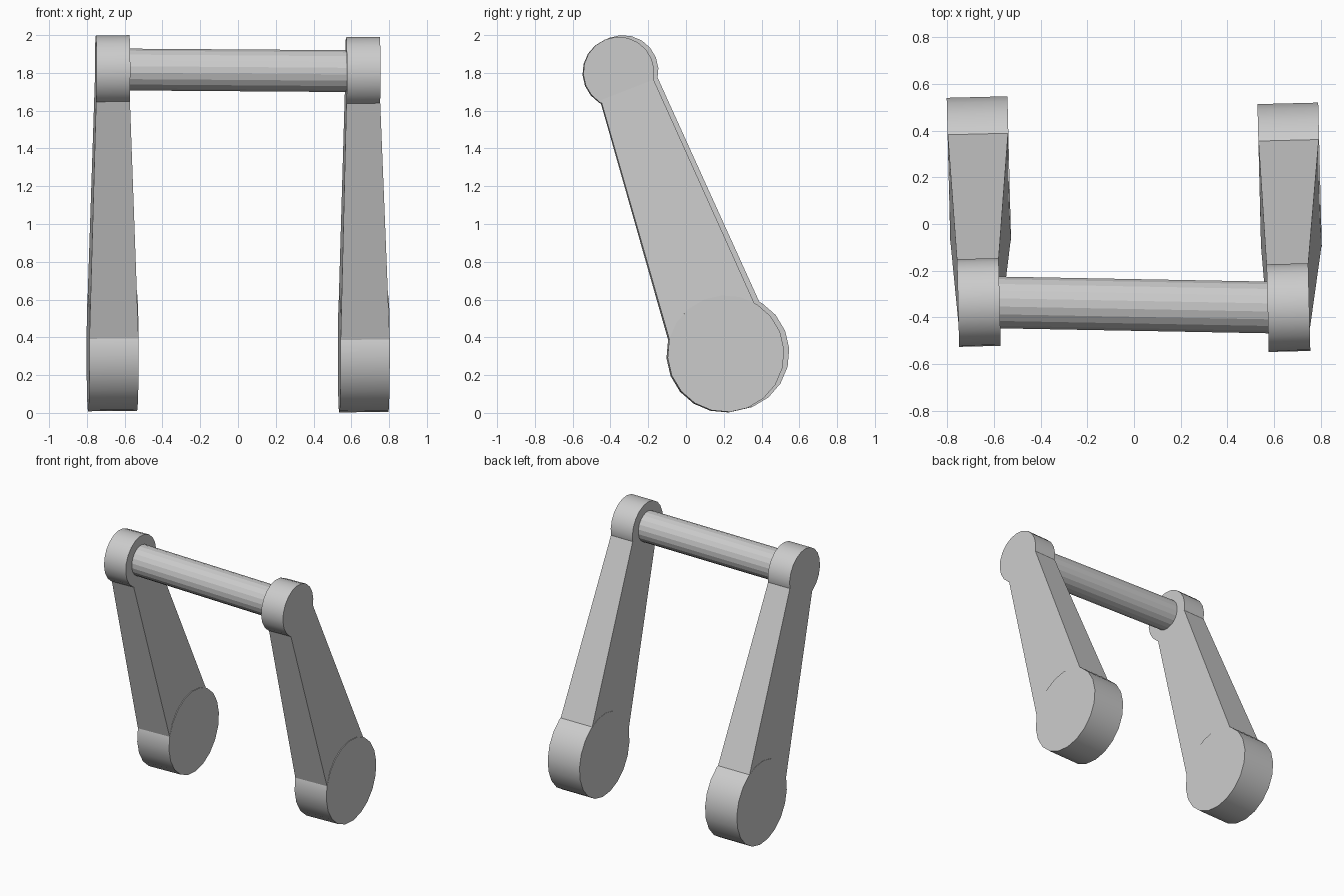
import bpy, bmesh
from math import cos, sin, radians
from mathutils import Vector

if "Cube" in bpy.data.objects:
    bpy.data.objects.remove(bpy.data.objects["Cube"])

SIDES = 20
TWIST = 0.025   # slight turn of each arm about z
ROLL = 0.01     # slight lean of each arm's axle


def place(origin, dx, dy, dz):
    x, y, z = origin
    return (x + dx - TWIST * dy, y + dy + TWIST * dx, z + dz + ROLL * dx)


def prism(bm, loop_a, loop_b):
    # closed solid between two matching outlines
    a = [bm.verts.new(p) for p in loop_a]
    b = [bm.verts.new(p) for p in loop_b]
    n = len(a)
    faces = [bm.faces.new(a), bm.faces.new(b)]
    for i in range(n):
        j = (i + 1) % n
        faces.append(bm.faces.new((a[i], a[j], b[j], b[i])))
    bmesh.ops.recalc_face_normals(bm, faces=faces)


def disc(bm, origin, radius, width):
    angles = [radians(4 + 360 * i / SIDES) for i in range(SIDES)]
    prism(bm, *[[place(origin, s * width / 2, radius * cos(t), radius * sin(t))
                 for t in angles] for s in (-1, 1)])


def finish(bm, name):
    mesh = bpy.data.meshes.new(name)
    bm.to_mesh(mesh)
    bm.free()
    ob = bpy.data.objects.new(name, mesh)
    bpy.context.collection.objects.link(ob)
    return ob


def arm(name, low, high):
    bm = bmesh.new()
    low_w, high_w = 0.26, 0.178
    # large lower hub and small upper hub
    disc(bm, low, 0.309, low_w)
    disc(bm, high, 0.188, high_w)

    # tapered link between the hubs
    def cap(o, w, front, back):
        return [place(o, -w / 2, *front), place(o, w / 2, *front),
                place(o, w / 2, *back), place(o, -w / 2, *back)]
    prism(bm, cap(low, low_w, (-0.298, 0.07), (0.165, 0.235)),
          cap(high, high_w, (-0.095, -0.147), (0.184, -0.038)))
    ob = finish(bm, name)
    bpy.context.view_layer.objects.active = ob
    ob.select_set(True)
    bpy.ops.object.shade_smooth_by_angle(angle=radians(30))
    ob.select_set(False)


arm("right_arm", (0.666, 0.208, 0.312), (0.661, -0.358, 1.802))
arm("left_arm", (-0.664, 0.235, 0.318), (-0.664, -0.336, 1.811))

# cross bar joining the upper hubs
start, end = Vector((-0.62, -0.335, 1.818)), Vector((0.62, -0.358, 1.809))
bm = bmesh.new()
ring = [Vector((0, 0.112 * cos(radians(9 + 18 * i)), 0.112 * sin(radians(9 + 18 * i))))
        for i in range(SIDES)]
prism(bm, [start + v for v in ring], [end + v for v in ring])
finish(bm, "cross_bar")
